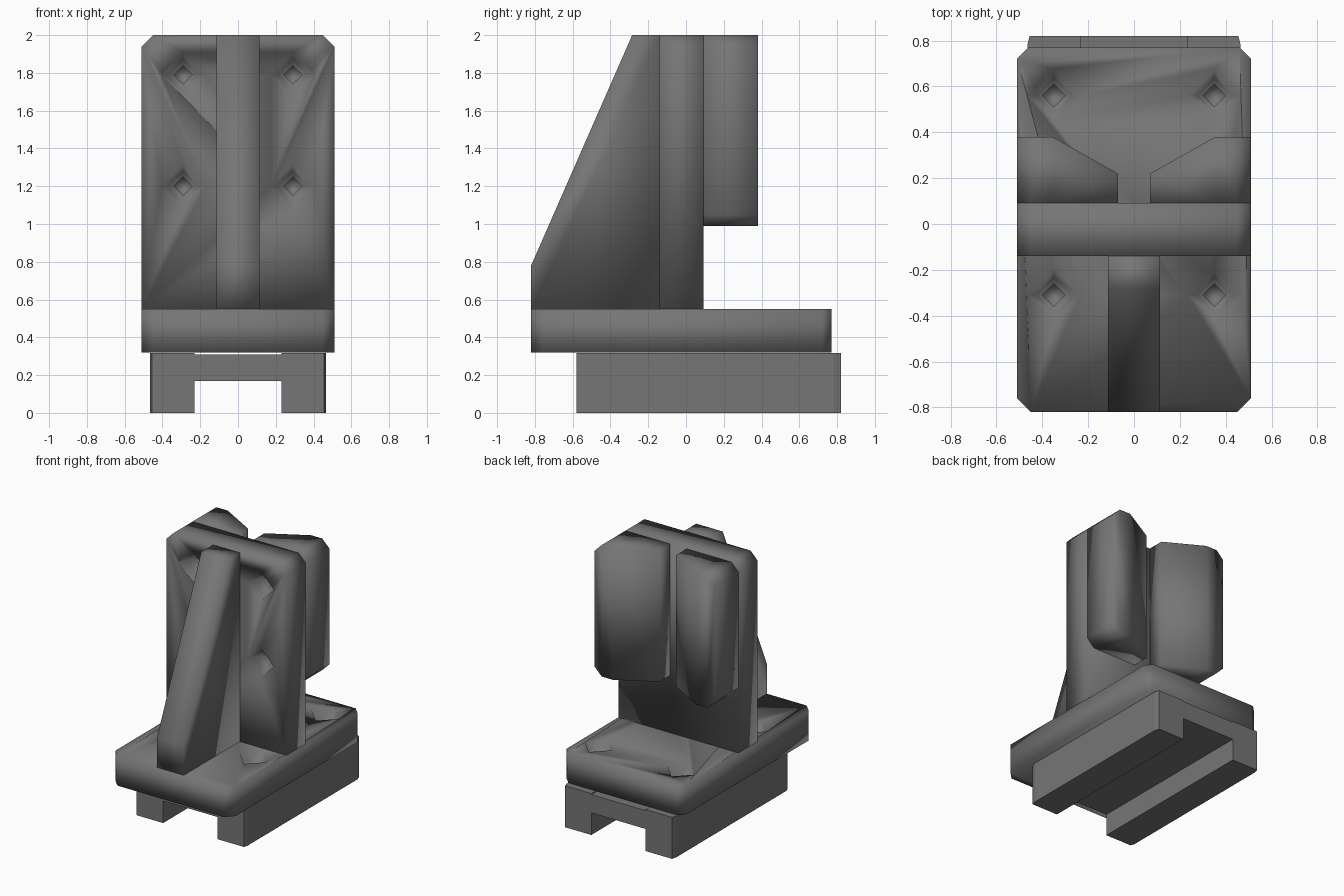
import bpy
import bmesh

if "Cube" in bpy.data.objects:
    bpy.data.objects.remove(bpy.data.objects["Cube"])

# Dark grey finish shared by every part
dark = bpy.data.materials.new("dark_grey")
dark.diffuse_color = (0.18, 0.18, 0.18, 1)
dark.use_nodes = True
dark.node_tree.nodes["Principled BSDF"].inputs["Base Color"].default_value = dark.diffuse_color


def loft(name, rings, smooth=True):
    """Join matching rings of points into a closed solid."""
    bm = bmesh.new()
    loops = [[bm.verts.new(p) for p in ring] for ring in rings]
    n = len(loops[0])
    for a, b in zip(loops, loops[1:]):
        for i in range(n):
            j = (i + 1) % n
            bm.faces.new((a[i], a[j], b[j], b[i]))
    bm.faces.new(loops[0])
    bm.faces.new(loops[-1])
    bmesh.ops.recalc_face_normals(bm, faces=bm.faces[:])
    for f in bm.faces:
        f.smooth = smooth
    mesh = bpy.data.meshes.new(name)
    bm.to_mesh(mesh)
    bm.free()
    mesh.materials.append(dark)
    obj = bpy.data.objects.new(name, mesh)
    bpy.context.collection.objects.link(obj)
    return obj


def prism(name, profile, lo, hi, place):
    """Extrude a 2D profile; place(u, v, w) maps it into space."""
    return loft(name, [[place(u, v, w) for u, v in profile] for w in (lo, hi)])


def along_x(u, v, w): return (w, u, v)
def along_y(u, v, w): return (u, w, v)
def along_z(u, v, w): return (u, v, w)


# Diamond countersink: funnel, step, then a narrow blind bore (radius, depth)
SINK = [(0.136, -0.05), (0.076, 0.10), (0.05, 0.10), (0.05, 0.20)]
DIAMOND = [(1, 0), (0, 1), (-1, 0), (0, -1)]


def drill(obj, centres, place):
    """Sink a diamond recess at each centre; place(u, v, depth) maps to space."""
    for cu, cv in centres:
        cutter = loft("recess_cutter", [[place(cu + r * a, cv + r * b, d) for a, b in DIAMOND]
                                        for r, d in SINK])
        cutter.hide_render = True
        mod = obj.modifiers.new("recess", 'BOOLEAN')
        mod.operation = 'DIFFERENCE'
        mod.solver = 'EXACT'
        mod.object = cutter
        bpy.ops.object.select_all(action='DESELECT')
        bpy.context.view_layer.objects.active = obj
        obj.select_set(True)
        bpy.ops.object.modifier_apply(modifier=mod.name)
        bpy.data.objects.remove(cutter, do_unlink=True)


# Lower channel: two runners with a bridge, ends slightly narrowed
section = [(-0.465, 0), (-0.23, 0), (-0.23, 0.17), (0.23, 0.17), (0.23, 0), (0.465, 0),
           (0.465, 0.318), (0.23, 0.318), (0.23, 0.31), (-0.23, 0.31), (-0.23, 0.318), (-0.465, 0.318)]
ends = [(-0.58, 0.455), (-0.55, 0.465), (0.78, 0.465), (0.82, 0.455)]
loft("lower_channel", [[(max(-w, min(w, x)), y, z) for x, z in section] for y, w in ends],
     smooth=False)

# Base plate with clipped corners and four recesses
half = [(0.45, -0.82), (0.51, -0.76), (0.51, 0.72), (0.46, 0.77)]
plan = half + [(-x, y) for x, y in reversed(half)]
base = prism("base_plate", plan, 0.32, 0.55, along_z)
drill(base, [(sx * 0.35, y) for sx in (-1, 1) for y in (-0.31, 0.56)],
      lambda u, v, d: (u, v, 0.55 - d))

# Upright plate with clipped top corners and four recesses in its front
face = [(-0.51, 0.55), (0.51, 0.55), (0.51, 1.94), (0.45, 2.0), (-0.45, 2.0), (-0.51, 1.94)]
upright = prism("upright_plate", face, -0.14, 0.092, along_y)
drill(upright, [(sx * 0.29, z) for sx in (-1, 1) for z in (1.2, 1.79)],
      lambda u, v, d: (u, -0.14 + d, v))

# Sloped central gusset
gusset = [(-0.14, 0.55), (-0.82, 0.55), (-0.82, 0.78), (-0.285, 2.0), (-0.14, 2.0)]
prism("front_gusset", gusset, -0.113, 0.113, along_x)

# Pair of rear jaw blocks: (x, back y, bottom z, top z), outer corners clipped
jaw = [(0.07, 0.22, 0.99, 2.0), (0.355, 0.38, 0.99, 2.0),
       (0.45, 0.38, 0.99, 2.0), (0.51, 0.38, 1.05, 1.94)]
for side, s in (("left", -1), ("right", 1)):
    loft(side + "_rear_jaw", [[(s * x, 0.092, lo), (s * x, y, lo), (s * x, y, hi), (s * x, 0.092, hi)]
                              for x, y, lo, hi in jaw])
